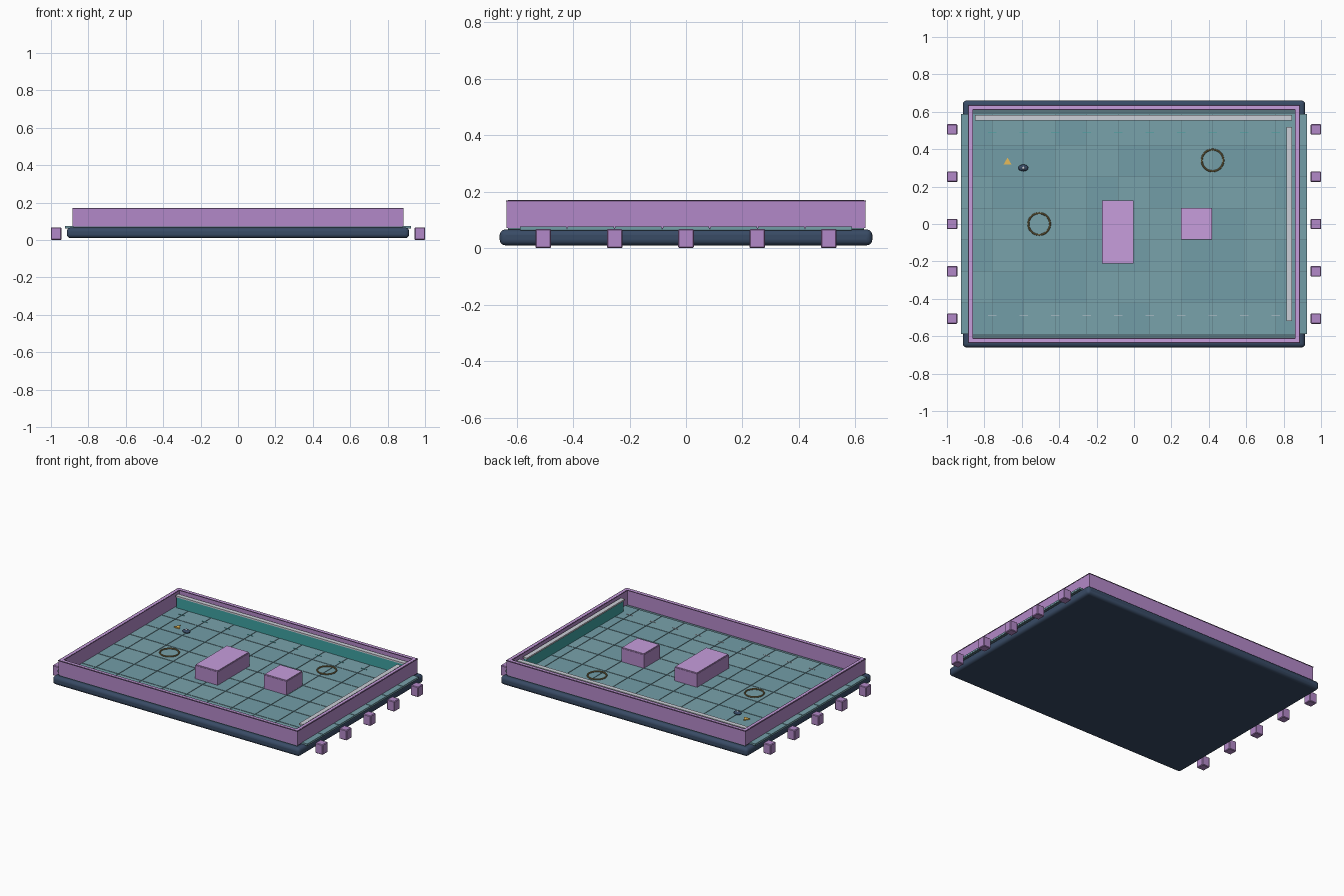
import bpy, bmesh, random
from math import radians
from mathutils import Matrix

if "Cube" in bpy.data.objects:
    bpy.data.objects.remove(bpy.data.objects["Cube"])

random.seed(4)


def mat(name, rgb):
    m = bpy.data.materials.new(name)
    m.diffuse_color = (*rgb, 1)
    m.use_nodes = True
    m.node_tree.nodes["Principled BSDF"].inputs["Base Color"].default_value = m.diffuse_color
    return m


NAVY = mat("navy", (0.04, 0.07, 0.13))
PURPLE = mat("purple", (0.45, 0.25, 0.58))
LILAC = mat("lilac", (0.57, 0.34, 0.72))
PLUM = mat("plum", (0.13, 0.07, 0.17))
GROUT = mat("grout", (0.10, 0.18, 0.21))
TILES = [mat("tile_a", (0.17, 0.34, 0.39)), mat("tile_b", (0.19, 0.36, 0.41))]
TEAL = mat("teal", (0.05, 0.36, 0.36))
GREY = mat("pale_grey", (0.6, 0.62, 0.68))
GOLD = mat("gold", (0.8, 0.5, 0.1))
BRONZE = mat("bronze", (0.22, 0.17, 0.07))


def boxes(name, ranges, mats, bevel=0, segments=1):
    """One object from boxes given as (x0, x1, y0, y1, z0, z1[, material index])."""
    bm = bmesh.new()
    for r in ranges:
        x0, x1, y0, y1, z0, z1 = r[:6]
        m = (Matrix.Translation(((x0 + x1) / 2, (y0 + y1) / 2, (z0 + z1) / 2))
             @ Matrix.Diagonal((x1 - x0, y1 - y0, z1 - z0, 1)))
        vs = bmesh.ops.create_cube(bm, size=1, matrix=m)["verts"]
        for f in {f for v in vs for f in v.link_faces}:
            f.material_index = r[6] if len(r) > 6 else 0
    me = bpy.data.meshes.new(name)
    bm.to_mesh(me)
    bm.free()
    ob = bpy.data.objects.new(name, me)
    bpy.context.collection.objects.link(ob)
    for m in mats:
        me.materials.append(m)
    if bevel:
        b = ob.modifiers.new("bevel", "BEVEL")
        b.width, b.segments = bevel, segments
    return ob


def frame(name, hx, hy, t, z0, z1, m):
    """Rectangular ring of thickness t inside half sizes hx, hy."""
    bm = bmesh.new()
    rings = []
    for d, z in ((0, z0), (0, z1), (t, z1), (t, z0)):
        x, y = hx - d, hy - d
        rings.append([bm.verts.new((sx * x, sy * y, z))
                      for sx, sy in ((-1, -1), (1, -1), (1, 1), (-1, 1))])
    for k in range(4):
        a, b = rings[k], rings[(k + 1) % 4]
        for i in range(4):
            j = (i + 1) % 4
            bm.faces.new((a[i], a[j], b[j], b[i]))
    bmesh.ops.recalc_face_normals(bm, faces=bm.faces)
    me = bpy.data.meshes.new(name)
    bm.to_mesh(me)
    bm.free()
    me.materials.append(m)
    ob = bpy.data.objects.new(name, me)
    bpy.context.collection.objects.link(ob)
    return ob


def finish(name, m, smooth=True):
    ob = bpy.context.object
    ob.name = name
    ob.data.materials.append(m)
    if smooth:
        bpy.ops.object.shade_smooth_by_angle(angle=radians(40))
    return ob


# rounded base slab
base = boxes("base_slab", [(-0.915, 0.915, -0.66, 0.66, 0.01, 0.066)], [NAVY], 0.02, 4)
bpy.context.view_layer.objects.active = base
base.select_set(True)
bpy.ops.object.shade_smooth_by_angle(angle=radians(40))

# bed under the tiles and floor tiles
boxes("floor_bed", [(-0.88, 0.88, -0.63, 0.63, 0.06, 0.071),
                    (-0.924, 0.924, -0.587, 0.587, 0.062, 0.071)], [GROUT])
P, G = 0.1685, 0.002
tiles = []
for i in range(11):
    for j in range(7):
        x, y = (i - 5) * P, (j - 3) * P
        h = P / 2 - G
        tiles.append((x - h, x + h, y - h, y + h, 0.066, 0.076, random.randint(0, 1)))
boxes("floor_tiles", tiles, TILES)

# perimeter wall with cap and edge trims
frame("perimeter_wall", 0.885, 0.635, 0.025, 0.072, 0.166, PURPLE)
frame("wall_cap", 0.881, 0.631, 0.017, 0.164, 0.170, LILAC)
frame("wall_outer_trim", 0.887, 0.637, 0.005, 0.165, 0.169, PLUM)
frame("wall_inner_trim", 0.865, 0.615, 0.005, 0.165, 0.169, PLUM)

# display panels along the back and right walls
boxes("back_panel", [(-0.845, 0.84, 0.558, 0.580, 0.07, 0.148)], [TEAL])
boxes("back_panel_cap", [(-0.85, 0.845, 0.553, 0.583, 0.148, 0.158)], [GREY])
boxes("right_panel", [(0.820, 0.840, -0.513, 0.513, 0.07, 0.148)], [TEAL])
boxes("right_panel_cap", [(0.815, 0.845, -0.518, 0.518, 0.148, 0.158)], [GREY])

# raised blocks standing on the floor
for name, x0, x1, y0, y1 in (("large_block", -0.17, -0.003, -0.21, 0.125),
                             ("small_block", 0.252, 0.418, -0.083, 0.085)):
    boxes(name, [(x0, x1, y0, y1, 0.072, 0.165)], [PURPLE])
    boxes(name + "_top", [(x0 + .003, x1 - .003, y0 + .003, y1 - .003, 0.164, 0.171)], [LILAC])

# outside posts, five per side
boxes("side_posts", [(s * 0.972 - 0.028, s * 0.972 + 0.028, k * 0.2527 - 0.028,
                      k * 0.2527 + 0.028, 0.0, 0.068)
                     for s in (-1, 1) for k in range(-2, 3)], [PURPLE], 0.004)

# floor marks on the tile joints
for name, y, m in (("back_floor_marks", 0.49, TEAL), ("front_floor_marks", -0.49, GREY)):
    boxes(name, [((i - 4.5) * P - 0.022, (i - 4.5) * P + 0.022, y - 0.002, y + 0.002,
                  0.074, 0.078) for i in range(10)], [m])

# floor rings
for name, x, y in (("left_ring", -0.507, 0.0), ("right_ring", 0.42, 0.34)):
    bpy.ops.mesh.primitive_torus_add(location=(x, y, 0.081), major_radius=0.058,
                                     minor_radius=0.005, major_segments=32, minor_segments=8)
    finish(name, BRONZE)

# small marker with a rounded body, and a pointer beside it
bpy.ops.mesh.primitive_uv_sphere_add(segments=16, ring_count=8, radius=1, location=(-0.592, 0.30, 0.086))
bpy.context.object.scale = (0.027, 0.018, 0.012)
finish("marker_body", NAVY)
bpy.ops.mesh.primitive_uv_sphere_add(segments=12, ring_count=6, radius=0.009, location=(-0.592, 0.30, 0.093))
finish("marker_dome", GREY)
bpy.ops.mesh.primitive_cylinder_add(vertices=3, radius=0.025, depth=0.008, location=(-0.676, 0.33, 0.079))
finish("pointer", GOLD, False)
